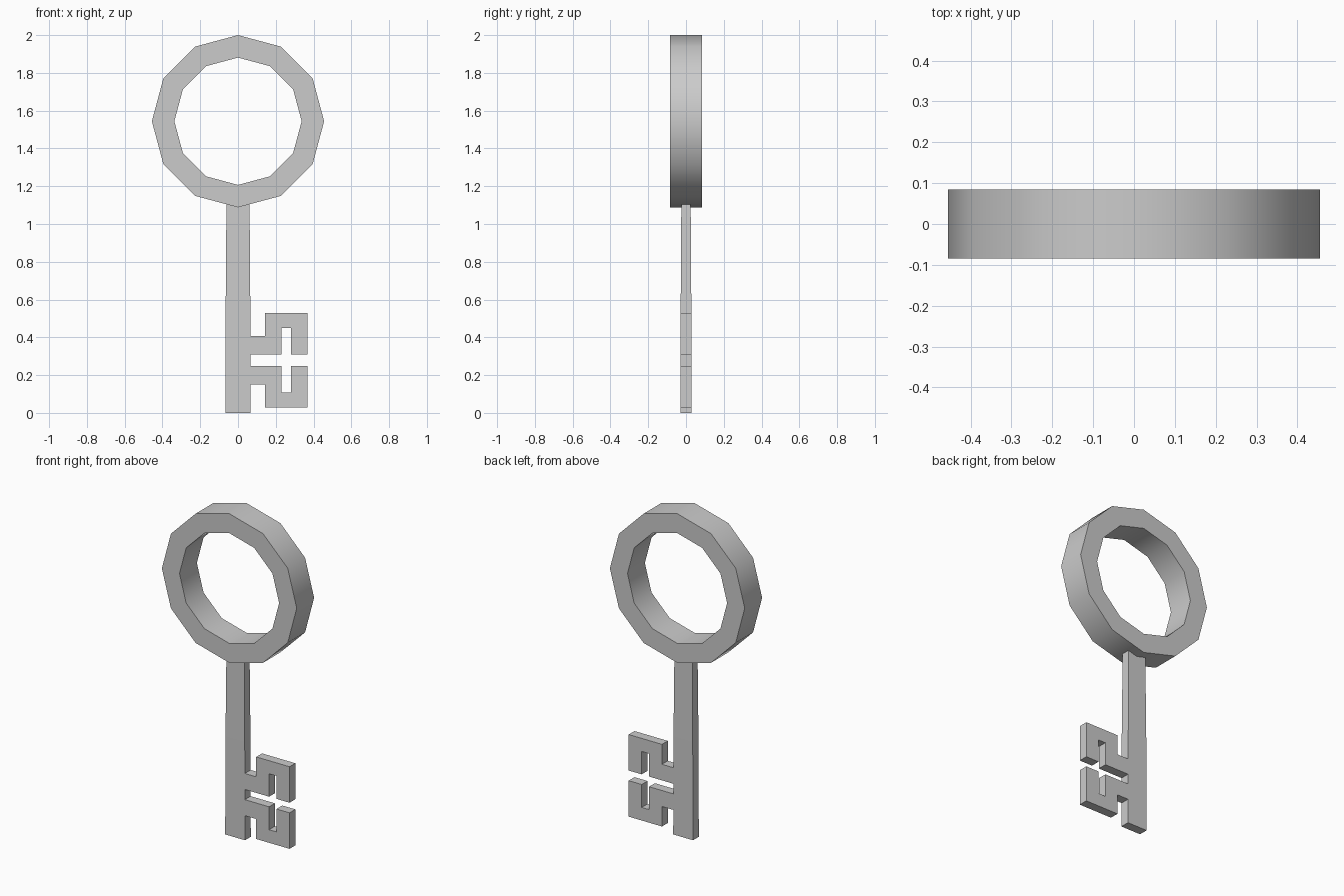
import bpy, bmesh
from math import sin, cos, pi

if "Cube" in bpy.data.objects:
    bpy.data.objects.remove(bpy.data.objects["Cube"])

RING_Z, R_OUT, R_IN, RING_HALF = 1.544, 0.456, 0.337, 0.084
HALF = 0.028      # half thickness of the blade
MIRROR_Z = 0.279  # the two teeth mirror about this height


def finish(bm, name):
    bmesh.ops.recalc_face_normals(bm, faces=bm.faces)
    mesh = bpy.data.meshes.new(name)
    bm.to_mesh(mesh)
    bm.free()
    obj = bpy.data.objects.new(name, mesh)
    bpy.context.collection.objects.link(obj)
    return obj


# Twelve-sided bow: a rectangular section swept round a circle
bm = bmesh.new()
section = [(R_OUT, -RING_HALF), (R_OUT, RING_HALF), (R_IN, RING_HALF), (R_IN, -RING_HALF)]
loops = [[bm.verts.new((r * sin(i * pi / 6), y, RING_Z + r * cos(i * pi / 6))) for r, y in section]
         for i in range(12)]
for i in range(12):
    a, b = loops[i], loops[(i + 1) % 12]
    for j in range(4):
        k = (j + 1) % 4
        bm.faces.new((a[j], a[k], b[k], b[j]))
bow = finish(bm, "bow_ring")
bpy.context.view_layer.objects.active = bow
bow.select_set(True)
bpy.ops.object.shade_smooth_by_angle(angle=pi / 4)

# Blade outline: lower shaft with two hooked teeth
upper_tooth = [(0.066, 0.31), (0.23, 0.31), (0.23, 0.45), (0.28, 0.45), (0.28, 0.31),
               (0.368, 0.31), (0.368, 0.53), (0.143, 0.53), (0.143, 0.408), (0.066, 0.408)]
lower_tooth = [(x, 2 * MIRROR_Z - z) for x, z in reversed(upper_tooth)]
outline = [(-0.067, 0), (0.067, 0)] + lower_tooth + upper_tooth + [(0.065, 0.6), (-0.065, 0.6)]

bm = bmesh.new()
face = bm.faces.new([bm.verts.new((x, -HALF, z)) for x, z in outline])
out = bmesh.ops.extrude_face_region(bm, geom=[face], use_keep_orig=True)
new = [v for v in out["geom"] if isinstance(v, bmesh.types.BMVert)]
bmesh.ops.translate(bm, verts=new, vec=(0, 2 * HALF, 0))

# Upper shaft: extruded from the lower one, tapering into the bow
top = next(f for f in bm.faces if all(v.co.z > 0.59 for v in f.verts))
tip = bmesh.ops.extrude_discrete_faces(bm, faces=[top])["faces"][0]
for v in tip.verts:
    v.co = (v.co.x * 0.94, v.co.y * 0.88, 1.115)
finish(bm, "shaft_and_teeth")
